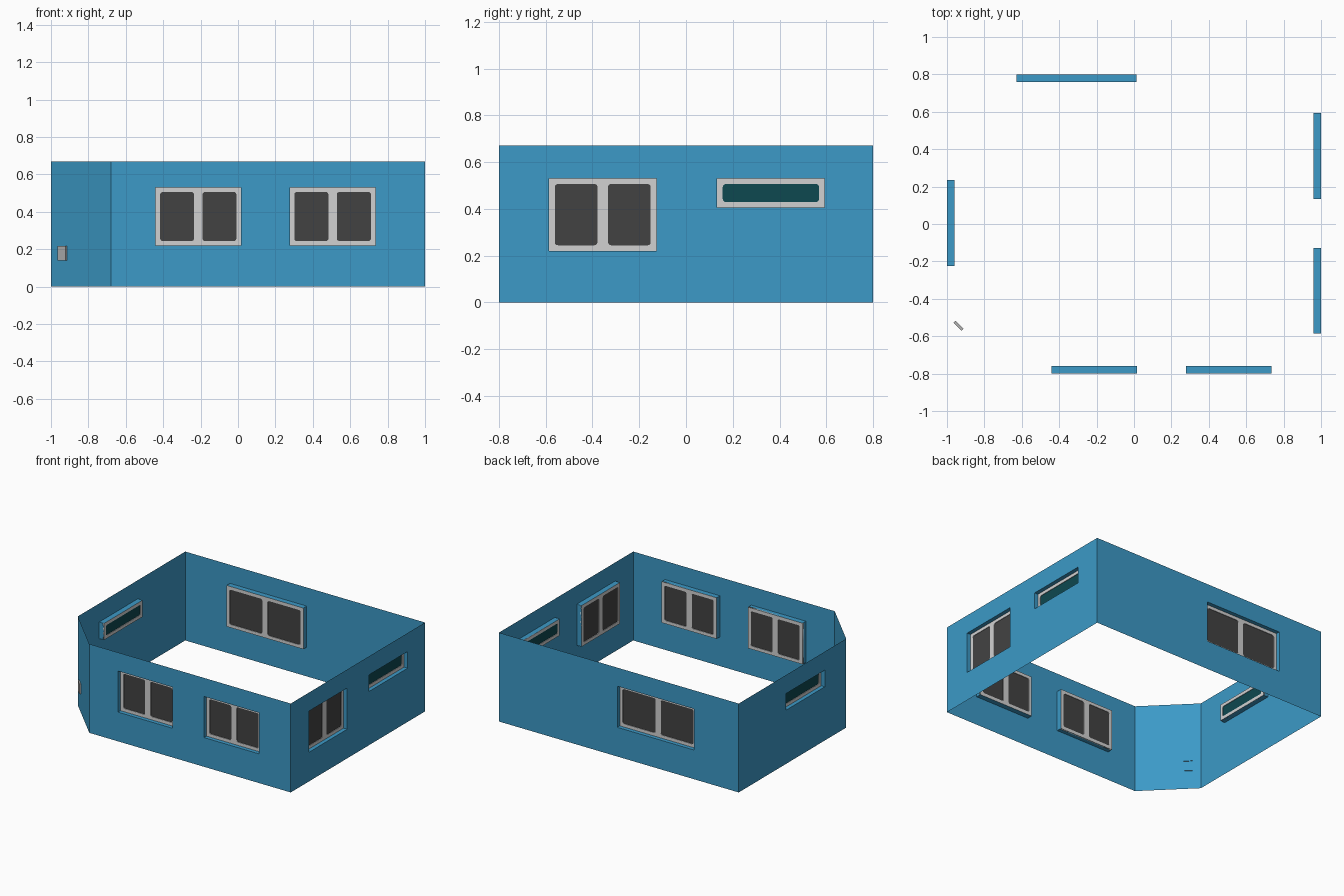
import bpy, bmesh, math
from mathutils import Vector, Matrix

if "Cube" in bpy.data.objects:
    bpy.data.objects.remove(bpy.data.objects["Cube"])

HEIGHT, DEPTH = 0.67, 0.04       # wall height, window recess


def material(name, rgb):
    m = bpy.data.materials.new(name)
    m.diffuse_color = (*rgb, 1)
    m.use_nodes = True
    m.node_tree.nodes["Principled BSDF"].inputs["Base Color"].default_value = m.diffuse_color
    return m


BLUE = material("wall blue", (0.045, 0.32, 0.57))
FRAME = material("frame light grey", (0.64, 0.64, 0.64))
DARK = material("dark glass", (0.055, 0.055, 0.055))
TEAL = material("teal glass", (0.004, 0.065, 0.08))
PLATE = material("plate grey", (0.45, 0.45, 0.45))


def add_object(name, mesh, mat, matrix):
    mesh.materials.clear()
    mesh.materials.append(mat)
    ob = bpy.data.objects.new(name, mesh)
    ob.matrix_world = matrix
    bpy.context.collection.objects.link(ob)
    return ob


def quads(name, faces, mat, matrix):
    bm = bmesh.new()
    for f in faces:
        bm.faces.new([bm.verts.new(p) for p in f])
    bmesh.ops.remove_doubles(bm, verts=bm.verts, dist=1e-5)
    mesh = bpy.data.meshes.new(name)
    bm.to_mesh(mesh)
    bm.free()
    return add_object(name, mesh, mat, matrix)


def rounded(u0, v0, u1, v1, r):
    pts = []
    for k, (u, v) in enumerate([(u1 - r, v1 - r), (u0 + r, v1 - r), (u0 + r, v0 + r), (u1 - r, v0 + r)]):
        for i in range(4):
            a = math.pi / 2 * (k + i / 3)
            pts.append((u + r * math.cos(a), v + r * math.sin(a)))
    return pts


def filled(name, loops, half, offset, mat, matrix):
    """Flat plate bounded by outlines (inner outlines become holes)."""
    cu = bpy.data.curves.new(name, 'CURVE')
    cu.dimensions, cu.fill_mode, cu.extrude = '2D', 'BOTH', half
    for loop in loops:
        s = cu.splines.new('POLY')
        s.points.add(len(loop) - 1)
        for p, (u, v) in zip(s.points, loop):
            p.co = (u, v, 0, 1)
        s.use_cyclic_u = True
    tmp = bpy.data.objects.new(name + "_outline", cu)
    bpy.context.collection.objects.link(tmp)
    bpy.context.view_layer.update()
    mesh = bpy.data.meshes.new_from_object(tmp.evaluated_get(bpy.context.evaluated_depsgraph_get()))
    bpy.data.objects.remove(tmp)
    return add_object(name, mesh, mat, matrix @ Matrix.Translation((0, 0, offset)))


def wall_matrix(start, end):
    """Local x along the wall, local y up, local z outward."""
    u = (Vector((*end, 0)) - Vector((*start, 0))).normalized()
    z = Vector((0, 0, 1))
    m = Matrix((u, z, u.cross(z))).transposed().to_4x4()
    m.translation = (*start, 0)
    return m


def window(name, hole, tall, m):
    u0, v0, u1, v1 = hole
    # recess lining
    c = [(u0, v0), (u1, v0), (u1, v1), (u0, v1)]
    quads(name + "_recess", [[(*c[i], 0), (*c[i - 1], 0), (*c[i - 1], -DEPTH), (*c[i], -DEPTH)]
                             for i in range(4)], BLUE, m)
    # frame with one or two panes
    b, mull = 0.024, 0.045
    if tall:
        mid = (u0 + u1) / 2
        spans = [(u0 + b, mid - mull / 2), (mid + mull / 2, u1 - b)]
    else:
        spans = [(u0 + b, u1 - b)]
    panes = [rounded(a, v0 + b, e, v1 - b, 0.013) for a, e in spans]
    filled(name + "_frame", [c] + panes, 0.005, -DEPTH + 0.005, FRAME, m)
    for p in panes:
        filled(name + "_glass", [p], 0.001, -DEPTH + 0.005, DARK if tall else TEAL, m)


def wall(name, start, end, openings):
    m = wall_matrix(start, end)
    length = (Vector(end) - Vector(start)).length
    holes = [(a, 0.22 if tall else 0.405, b, 0.53) for a, b, tall in openings]
    us = sorted({0, length, *[h[0] for h in holes], *[h[2] for h in holes]})
    vs = sorted({0, HEIGHT, *[h[1] for h in holes], *[h[3] for h in holes]})
    cells = []
    for a, b in zip(us, us[1:]):
        for c, d in zip(vs, vs[1:]):
            x, y = (a + b) / 2, (c + d) / 2
            if not any(h[0] < x < h[2] and h[1] < y < h[3] for h in holes):
                cells.append([(a, c, 0), (b, c, 0), (b, d, 0), (a, d, 0)])
    quads(name, cells, BLUE, m)
    for i, (h, o) in enumerate(zip(holes, openings)):
        window(f"{name}_window_{i + 1}", h, o[2], m)
    return m


# walls: openings are (start, end, tall) along each wall
wall("front_wall", (-0.68, -0.8), (1, -0.8), [(0.24, 0.695, True), (0.957, 1.415, True)])
wall("right_wall", (1, -0.8), (1, 0.8), [(0.215, 0.673, True), (0.933, 1.393, False)])
wall("back_wall", (1, 0.8), (-1, 0.8), [(0.987, 1.627, True)])
wall("left_wall", (-1, 0.8), (-1, -0.48), [(0.565, 1.025, False)])
corner = wall("corner_wall", (-1, -0.48), (-0.68, -0.8), [])

# small plate on the corner wall, open at the back
c = [(0.058, 0.14), (0.120, 0.14), (0.120, 0.217), (0.058, 0.217)]
quads("entry_plate", [[(*p, 0.01) for p in c]] +
      [[(*c[i], 0.01), (*c[i - 1], 0.01), (*c[i - 1], -0.006), (*c[i], -0.006)] for i in range(4)],
      PLATE, corner)
